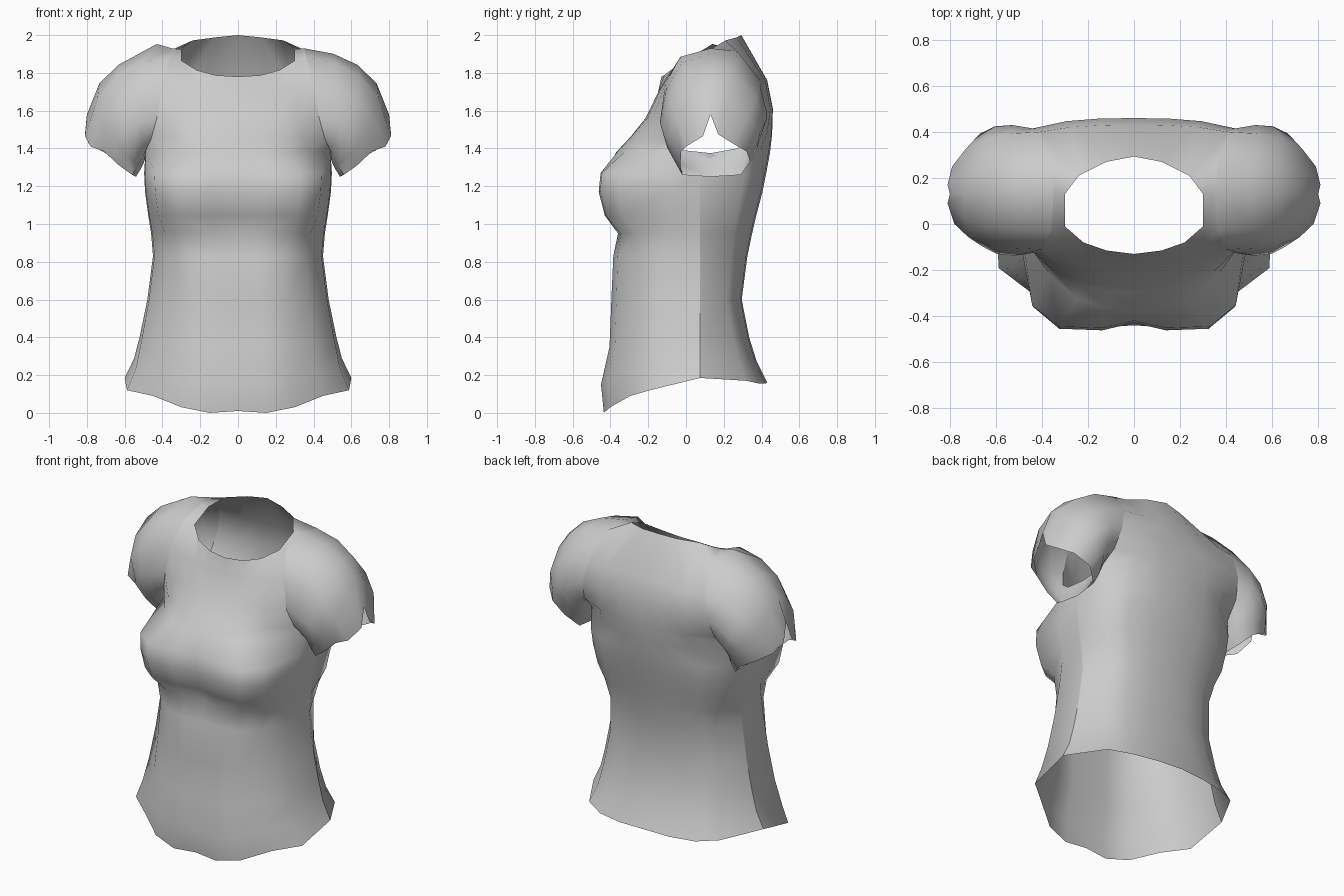
import bpy, bmesh, math
from mathutils import Vector

if "Cube" in bpy.data.objects:
    bpy.data.objects.remove(bpy.data.objects["Cube"])

fabric = bpy.data.materials.new("grey_fabric")
fabric.diffuse_color = (0.6, 0.6, 0.6, 1)
fabric.use_nodes = True
fabric.node_tree.nodes["Principled BSDF"].inputs["Base Color"].default_value = fabric.diffuse_color

bm = bmesh.new()


def add(points):
    return [bm.verts.new(p) for p in points]


def loft(a, b):
    for i in range(len(a) - 1):
        quad = list(dict.fromkeys([a[i], a[i + 1], b[i + 1], b[i]]))
        if len(quad) > 2:
            bm.faces.new(quad)


def mix(a, b, t):
    return a + (b - a) * t


def seam(verts):
    """Mark a chain of edges as a sharp seam."""
    for a, b in zip(verts, verts[1:]):
        edge = bm.edges.get((a, b))
        if edge:
            edge.smooth = False


# Half cross-sections, centre front to centre back, as fractions of width and depth
HEM_X = [0, .25, .5, .75, .98, 1, .77, .56, .29, 0]
CHEST_X = [0, .28, .66, .89, .99, 1, .92, .68, .34, 0]
HEM_Y = [.98, 1, .92, .68, .44, 0, .74, .9, .98, 1]
CHEST_Y = [.93, 1, .985, .78, .2, 0, .72, .89, .98, 1]
HEM_Z = [.01, 0, .03, .09, .12, .185, .17, .155, .155, .16]

# Torso rows: height, hem curve amount, half width, front y, back y, chest blend
ROWS = [
    (0, 1, .60, -.435, .43, 0), (.15, .75, .55, -.45, .375, .05),
    (.35, .3, .52, -.405, .335, .1), (.6, 0, .48, -.395, .295, .2),
    (.83, 0, .45, -.385, .325, .3), (.95, 0, .46, -.36, .35, .6),
    (1.045, 0, .475, -.43, .372, 1), (1.17, 0, .492, -.462, .405, 1),
    (1.27, 0, .497, -.452, .425, 1),
]
prev, side = None, []
for z, curve, w, yf, yb, t in ROWS:
    pts = []
    for k in range(10):
        fy = mix(HEM_Y[k], CHEST_Y[k], t)
        y = .075 if k == 5 else fy * (yf if k < 5 else yb)
        pts.append((w * mix(HEM_X[k], CHEST_X[k], t), y, z + curve * HEM_Z[k]))
    ring = add(pts)
    side.append(ring[5])
    if prev:
        loft(prev, ring)
    prev = ring
seam(side)


def panel_row(centre, edge, n):
    """Points from the centre line to the armhole edge."""
    out = []
    for i in range(n + 1):
        f = i / n
        out.append((edge[0] * f, mix(centre[0], edge[1], f ** 3),
                    mix(centre[1], edge[2], f * f)))
    return out


# Front and back upper panels, rising on either side of the armhole
front_edge = [(.49, -.01, 1.39), (.46, -.09, 1.45), (.43, -.125, 1.56), (.40, -.11, 1.74)]
front_mid = [(-.37, 1.38), (-.295, 1.46), (-.215, 1.56), (-.15, 1.69)]
back_edge = [(.48, .27, 1.40), (.46, .37, 1.49), (.44, .415, 1.61), (.41, .40, 1.75)]
back_mid = [(.445, 1.38), (.456, 1.48), (.46, 1.61), (.43, 1.76)]
front_rows = [add(panel_row(c, e, 4)) for c, e in zip(front_mid, front_edge)]
back_rows = [add(reversed(panel_row(c, e, 3))) for c, e in zip(back_mid, back_edge)]

# Neckline rows, ending on the shoulder seam
front_rows.append(add([(0, -.13, 1.78), (.12, -.115, 1.788), (.22, -.08, 1.815),
                       (.30, -.01, 1.865), (.36, -.03, 1.885)]))
back_rows.append(add([(.365, .27, 1.915), (.24, .21, 1.972), (.12, .27, 1.988), (0, .293, 2)]))
for rows in (front_rows, back_rows):
    for a, b in zip(rows, rows[1:]):
        loft(a, b)

# Underarm joins both panels to the torso
underarm = add([(.49, .13, 1.375)])
loft(prev, front_rows[0] + underarm + back_rows[0])

# Shoulder strip between neckline and sleeve seam
shoulder = add([(.30, .13, 1.925), (.35, .13, 1.93)])
loft(front_rows[-1][3:], shoulder)
loft(shoulder, [back_rows[-1][1], back_rows[-1][0]])

# Puff sleeve: each strand curves from the armhole out and down to the cuff
armhole = ([shoulder[1]] + [r[4] for r in reversed(front_rows)] + underarm
           + [r[0] for r in back_rows])
cuff = [(.80, .13, 1.58), (.81, .09, 1.465), (.78, 0, 1.41), (.71, -.025, 1.385),
        (.63, -.03, 1.31), (.56, -.02, 1.26), (.54, .13, 1.25), (.55, .29, 1.26),
        (.62, .34, 1.33), (.72, .32, 1.385), (.79, .25, 1.425), (.81, .17, 1.475)]
prev = armhole + armhole[:1]
strand_tops = []
for t in (.22, .45, .7, 1):
    pts = []
    for v, c in zip(armhole, cuff):
        a, c = v.co, Vector(c)
        puff = 1.2 if c.x < .75 else 1
        bulge = Vector((c.x - .06, .13 + (a.y - .13) * puff, a.z - .035))
        pts.append(a * (1 - t) ** 2 + bulge * 2 * t * (1 - t) + c * t * t)
    ring = add(pts)
    strand_tops.append(ring[0].co.copy())
    loft(prev, ring + ring[:1])
    prev = ring + ring[:1]
seam(armhole + armhole[:1])

# Mirror to the other side and weld the centre line
bmesh.ops.mirror(bm, geom=bm.verts[:] + bm.edges[:] + bm.faces[:],
                 axis='X', merge_dist=.0005)
bmesh.ops.remove_doubles(bm, verts=bm.verts, dist=.0005)

# Small gathered peak on one shoulder
peak = strand_tops[0] * 1
peak.x *= -1
min(bm.verts, key=lambda v: (v.co - peak).length).co = (-.43, .14, 1.953)

bmesh.ops.recalc_face_normals(bm, faces=bm.faces)
bm.normal_update()
# Open surface: make sure the chest faces forward
chest = min(bm.faces, key=lambda f: f.calc_center_median().y)
if chest.normal.y > 0:
    bmesh.ops.reverse_faces(bm, faces=bm.faces[:])

mesh = bpy.data.meshes.new("shirt")
bm.to_mesh(mesh)
bm.free()
mesh.materials.append(fabric)
shirt = bpy.data.objects.new("shirt", mesh)
bpy.context.collection.objects.link(shirt)
bpy.context.view_layer.objects.active = shirt
shirt.select_set(True)
bpy.ops.object.shade_smooth_by_angle(angle=math.radians(60), keep_sharp_edges=True)
